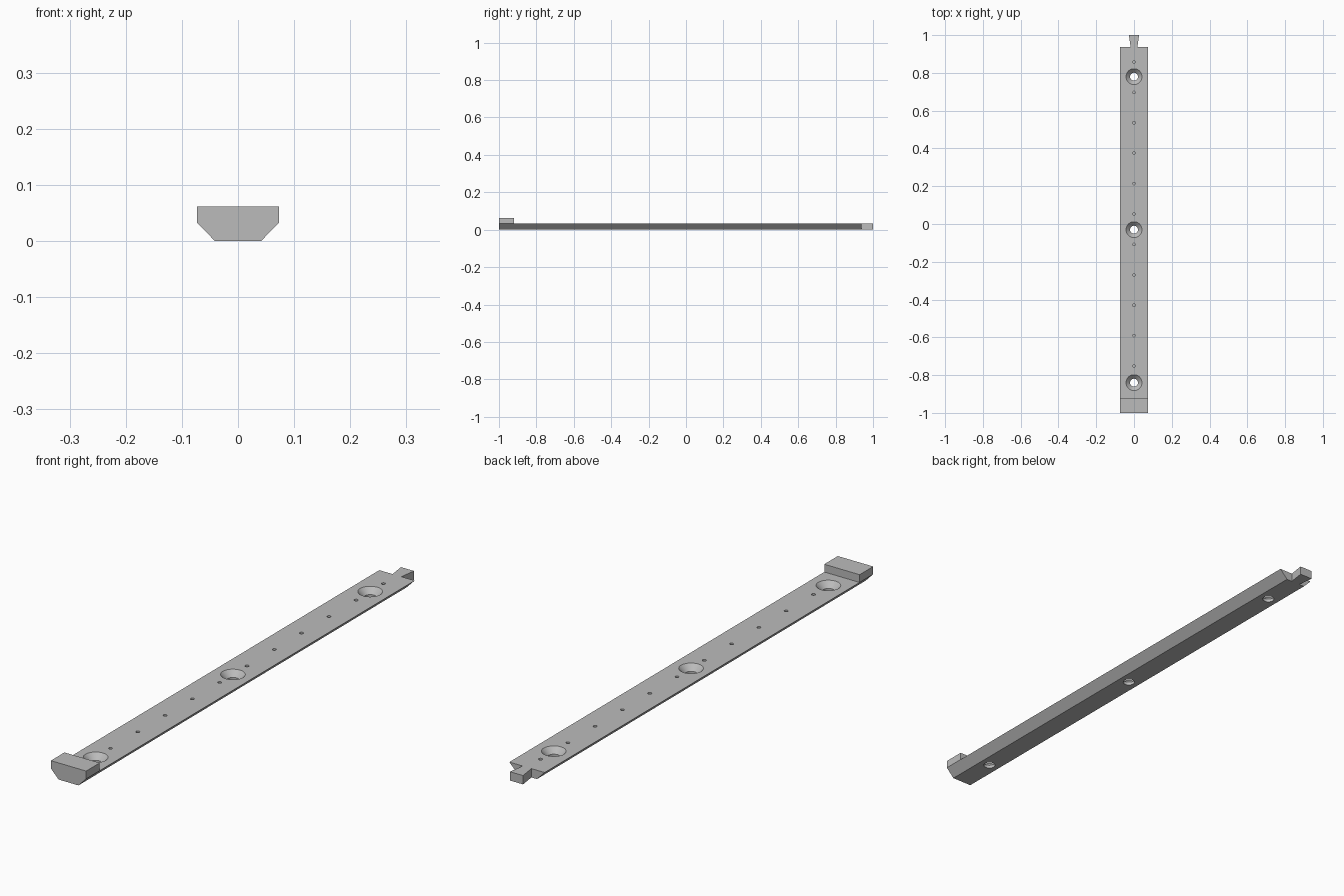
import bpy, bmesh, math

cube = bpy.data.objects.get("Cube")
if cube:
    bpy.data.objects.remove(cube, do_unlink=True)

grey = bpy.data.materials.new("steel grey")
grey.use_nodes = True
colour = (0.5, 0.5, 0.5, 1)
grey.diffuse_color = colour
grey.node_tree.nodes["Principled BSDF"].inputs["Base Color"].default_value = colour

HALF_TOP, HALF_BASE = 0.073, 0.041
DECK, HEAD_TOP = 0.033, 0.062
BODY_END = 0.938


def prism(bm, outline, offset):
    """Extrude a closed outline by an offset and cap both ends."""
    face = bm.faces.new([bm.verts.new(p) for p in outline])
    new = bmesh.ops.extrude_face_region(bm, geom=[face])["geom"]
    bmesh.ops.translate(bm, vec=offset,
                        verts=[g for g in new if isinstance(g, bmesh.types.BMVert)])


def lathe_cut(bm, y, profile, sides):
    """Closed turned solid from (radius, height) pairs."""
    rings = [[bm.verts.new((r * math.cos(a), y + r * math.sin(a), z))
              for a in (2 * math.pi * i / sides for i in range(sides))]
             for r, z in profile]
    for low, high in zip(rings, rings[1:]):
        for i in range(sides):
            j = (i + 1) % sides
            bm.faces.new((low[i], low[j], high[j], high[i]))
    bm.faces.new(rings[0][::-1])
    bm.faces.new(rings[-1])


def make_object(name, bm):
    bmesh.ops.recalc_face_normals(bm, faces=bm.faces)
    mesh = bpy.data.meshes.new(name)
    bm.to_mesh(mesh)
    bm.free()
    obj = bpy.data.objects.new(name, mesh)
    bpy.context.collection.objects.link(obj)
    mesh.materials.append(grey)
    return obj


# Long rail with bevelled underside
bm = bmesh.new()
section = [(-HALF_BASE, 0), (HALF_BASE, 0), (HALF_TOP, DECK), (-HALF_TOP, DECK)]
prism(bm, [(x, -1, z) for x, z in section], (0, BODY_END + 1, 0))
rail = make_object("rail", bm)

# Raised stop block at the front end
bm = bmesh.new()
stop = [(-HALF_TOP, DECK), (HALF_TOP, DECK), (HALF_TOP, HEAD_TOP), (-HALF_TOP, HEAD_TOP)]
prism(bm, [(x, -1, z) for x, z in stop], (0, 0.08, 0))
make_object("end_stop", bm)

# Dovetail tongue at the back end
bm = bmesh.new()
tongue = [(-0.018, BODY_END), (0.018, BODY_END), (0.027, 1), (-0.027, 1)]
prism(bm, [(x, y, 0) for x, y in tongue], (0, 0, DECK))
make_object("dovetail_tongue", bm)

# Countersunk screw holes and blind index holes
bm = bmesh.new()
for i in range(3):
    lathe_cut(bm, 0.78 - 0.81 * i,
              [(0.021, -0.01), (0.021, 0.012), (0.042, DECK), (0.042, 0.05)], 40)
for i in range(11):
    lathe_cut(bm, 0.858 - 0.161 * i, [(0.007, 0.015), (0.007, 0.05)], 16)
cutter = make_object("hole_cutter", bm)
cutter.hide_render = True

cut = rail.modifiers.new("holes", "BOOLEAN")
cut.operation = "DIFFERENCE"
cut.solver = "EXACT"
cut.object = cutter
bpy.context.view_layer.objects.active = rail
rail.select_set(True)
bpy.ops.object.modifier_apply(modifier=cut.name)
bpy.data.objects.remove(cutter, do_unlink=True)

# Smooth hole walls, crisp edges
bpy.ops.object.select_all(action="DESELECT")
rail.select_set(True)
bpy.ops.object.shade_smooth_by_angle(angle=math.radians(30))
